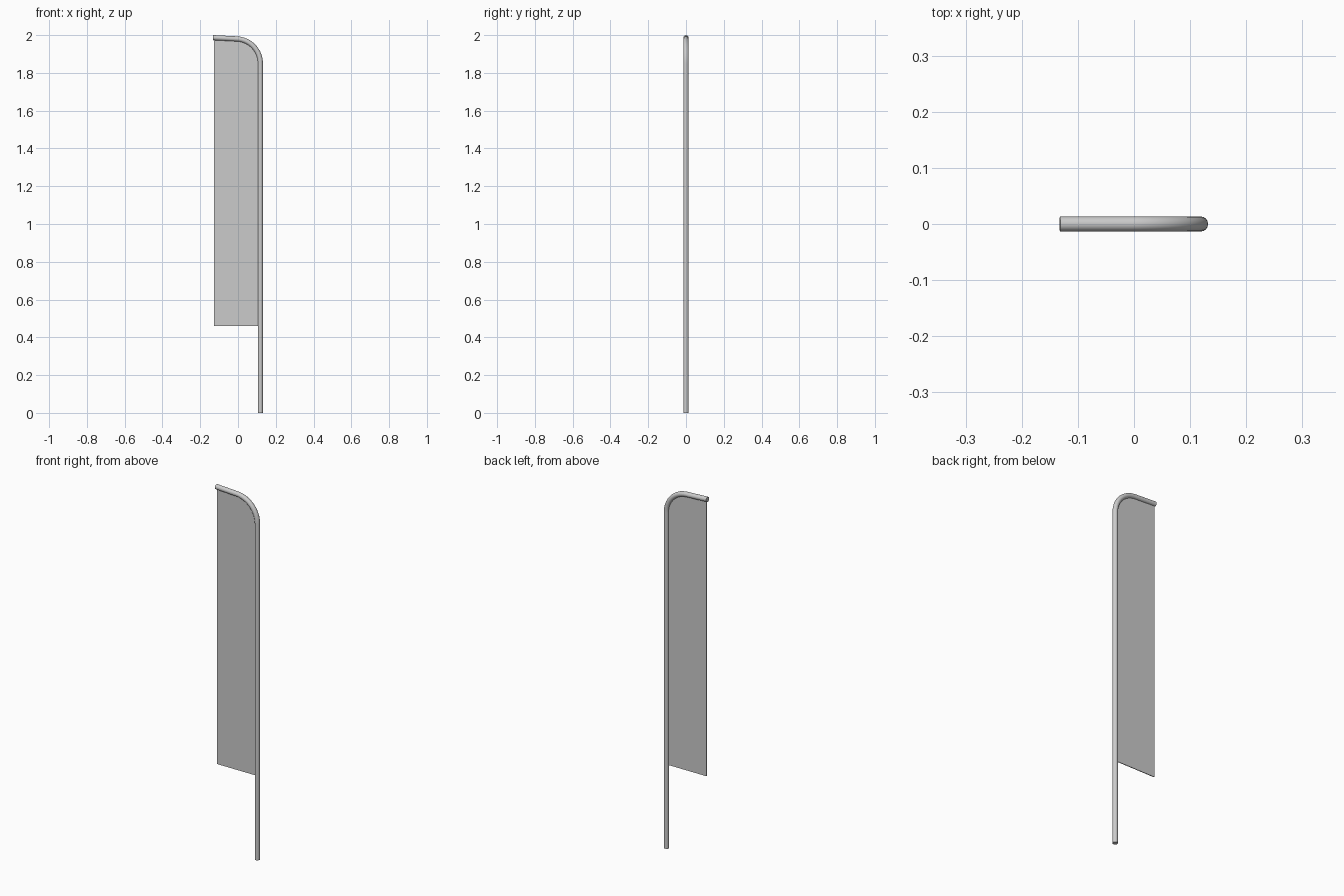
import bpy, bmesh, math

if "Cube" in bpy.data.objects:
    bpy.data.objects.remove(bpy.data.objects["Cube"])

R = 0.0135            # pole radius
PX = 0.1185           # upright pole axis
BEND = 0.13           # bend radius
BZ = 1.85             # height where the bend starts
STEPS = 16
SWEEP = math.radians(87)

# Centre line of the bent pole in the x-z plane
bend = [(PX - BEND * (1 - math.cos(SWEEP * i / STEPS)),
         BZ + BEND * math.sin(SWEEP * i / STEPS)) for i in range(STEPS + 1)]
path = [(PX, 0)] + bend + [(-0.132, 1.9865)]

# Pole: round tube along the centre line
curve = bpy.data.curves.new("pole", 'CURVE')
curve.dimensions = '3D'
curve.bevel_depth = R
curve.bevel_resolution = 6
curve.use_fill_caps = True
spline = curve.splines.new('POLY')
spline.points.add(len(path) - 1)
for p, (x, z) in zip(spline.points, path):
    p.co = (x, 0, z, 1)
pole = bpy.data.objects.new("pole", curve)
bpy.context.collection.objects.link(pole)
bpy.context.view_layer.objects.active = pole
pole.select_set(True)
bpy.ops.object.convert(target='MESH')
bpy.ops.object.shade_smooth_by_angle(angle=math.radians(40))

# Banner cloth: thin panel whose top follows the pole
T = 0.004
LEFT, BOTTOM = -0.127, 0.46
outline = [(LEFT, BOTTOM), (PX, BOTTOM)] + bend + [(LEFT, 1.986)]
bm = bmesh.new()
face = bm.faces.new([bm.verts.new((x, -T / 2, z)) for x, z in outline])
ext = bmesh.ops.extrude_face_region(bm, geom=[face], use_keep_orig=True)
bmesh.ops.translate(bm, vec=(0, T, 0),
                    verts=[g for g in ext["geom"] if isinstance(g, bmesh.types.BMVert)])
bmesh.ops.recalc_face_normals(bm, faces=bm.faces)
mesh = bpy.data.meshes.new("banner_cloth")
bm.to_mesh(mesh)
bm.free()
bpy.context.collection.objects.link(bpy.data.objects.new("banner_cloth", mesh))
